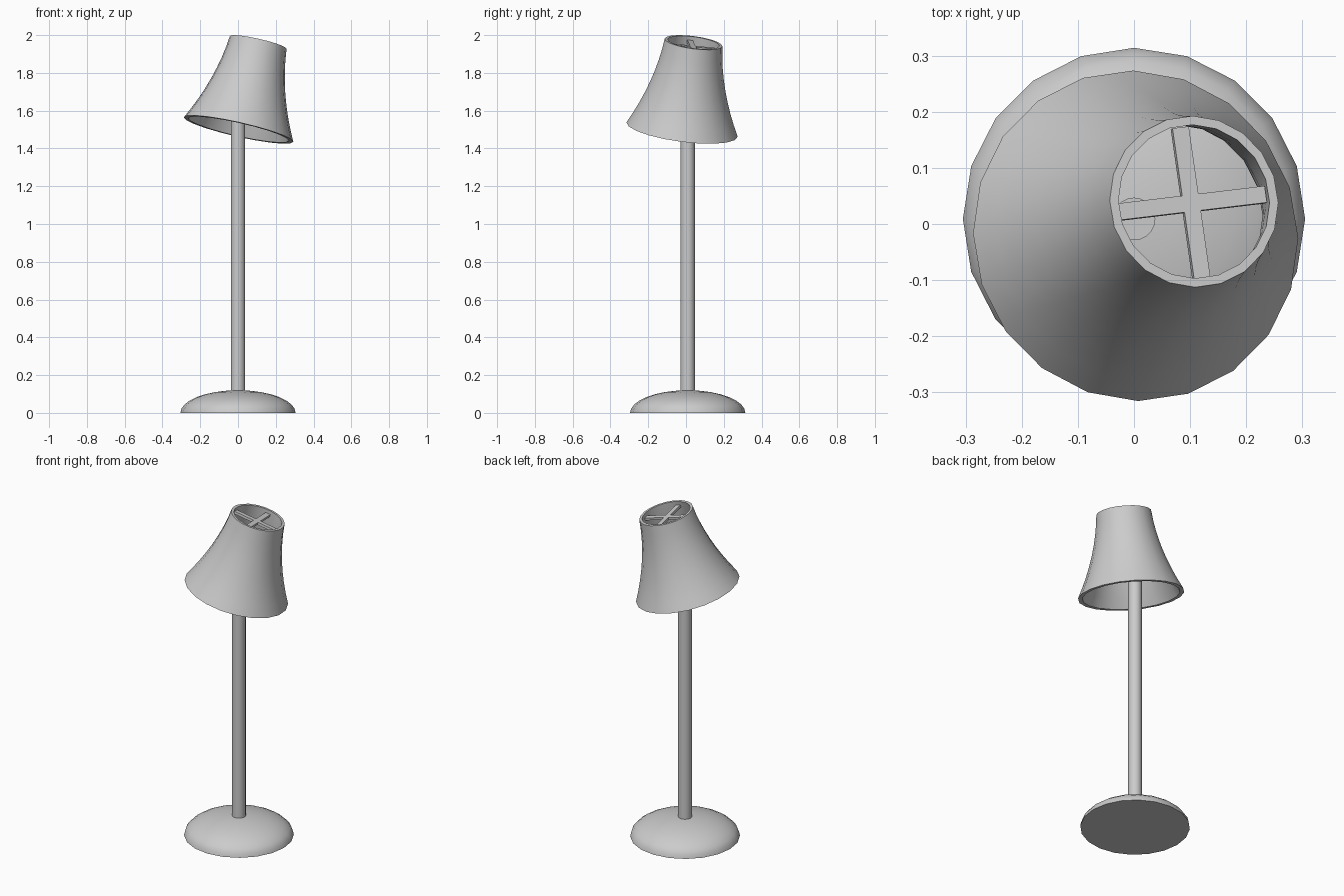
import bpy, bmesh, math
from mathutils import Vector, Matrix

if "Cube" in bpy.data.objects:
    bpy.data.objects.remove(bpy.data.objects["Cube"])

SIDES = 20


def add_object(name, bm):
    bmesh.ops.recalc_face_normals(bm, faces=bm.faces)
    mesh = bpy.data.meshes.new(name)
    bm.to_mesh(mesh)
    bm.free()
    obj = bpy.data.objects.new(name, mesh)
    bpy.context.collection.objects.link(obj)
    bpy.ops.object.select_all(action='DESELECT')
    bpy.context.view_layer.objects.active = obj
    obj.select_set(True)
    bpy.ops.object.shade_smooth_by_angle(angle=math.radians(35))
    return obj


def lathe(name, profile, closed=False, matrix=Matrix()):
    """Revolve (radius, height) points; open profiles get end caps."""
    bm = bmesh.new()
    rings = []
    for r, z in profile:
        rings.append([bm.verts.new((r * math.cos(a), r * math.sin(a), z))
                      for a in (math.tau * i / SIDES for i in range(SIDES))])
    pairs = list(zip(rings, rings[1:]))
    if closed:
        pairs.append((rings[-1], rings[0]))
    else:
        bm.faces.new(rings[0])
        bm.faces.new(rings[-1])
    for a, b in pairs:
        for i in range(SIDES):
            j = (i + 1) % SIDES
            bm.faces.new((a[i], a[j], b[j], b[i]))
    bm.transform(matrix)
    return add_object(name, bm)


# Domed base
CY = 0.009
upright = Matrix.Translation((0, CY, 0))
dome = [(0.305 * math.cos(a), 0.12 * math.sin(a))
        for a in (math.radians(88) * i / 8 for i in range(9))]
lathe("base", dome, matrix=upright)

# Pole
lathe("pole", [(0.038, 0.1), (0.038, 1.8)], matrix=upright)

# Tilted flared shade: an outer and an inner curve joined by flat rims
bottom, top = Vector((0.003, -0.021, 1.50)), Vector((0.107, 0.040, 1.961))
axis = top - bottom
length = axis.length
tilt = Matrix.Translation(bottom) @ Vector((0, 0, 1)).rotation_difference(axis).to_matrix().to_4x4()


def shade_radius(t):
    return 0.297 - 0.143 * t - 0.1 * t * (1 - t)


steps = [i / 8 for i in range(9)]
outer = [(shade_radius(t), t * length) for t in steps]
inner = [(shade_radius(t) - 0.024 + 0.008 * t, t * length) for t in reversed(steps)]
lathe("shade", outer + inner, closed=True, matrix=tilt)

# Crossed support bars just inside the top of the shade
for k, name in enumerate(("cross_bar_a", "cross_bar_b")):
    bm = bmesh.new()
    bmesh.ops.create_cube(bm, size=1, matrix=Matrix.Diagonal((0.274, 0.03, 0.015, 1)))
    bm.transform(tilt @ Matrix.Translation((0, 0, length - 0.028))
                 @ Matrix.Rotation(math.radians(7.5 + 90 * k), 4, 'Z'))
    add_object(name, bm)
